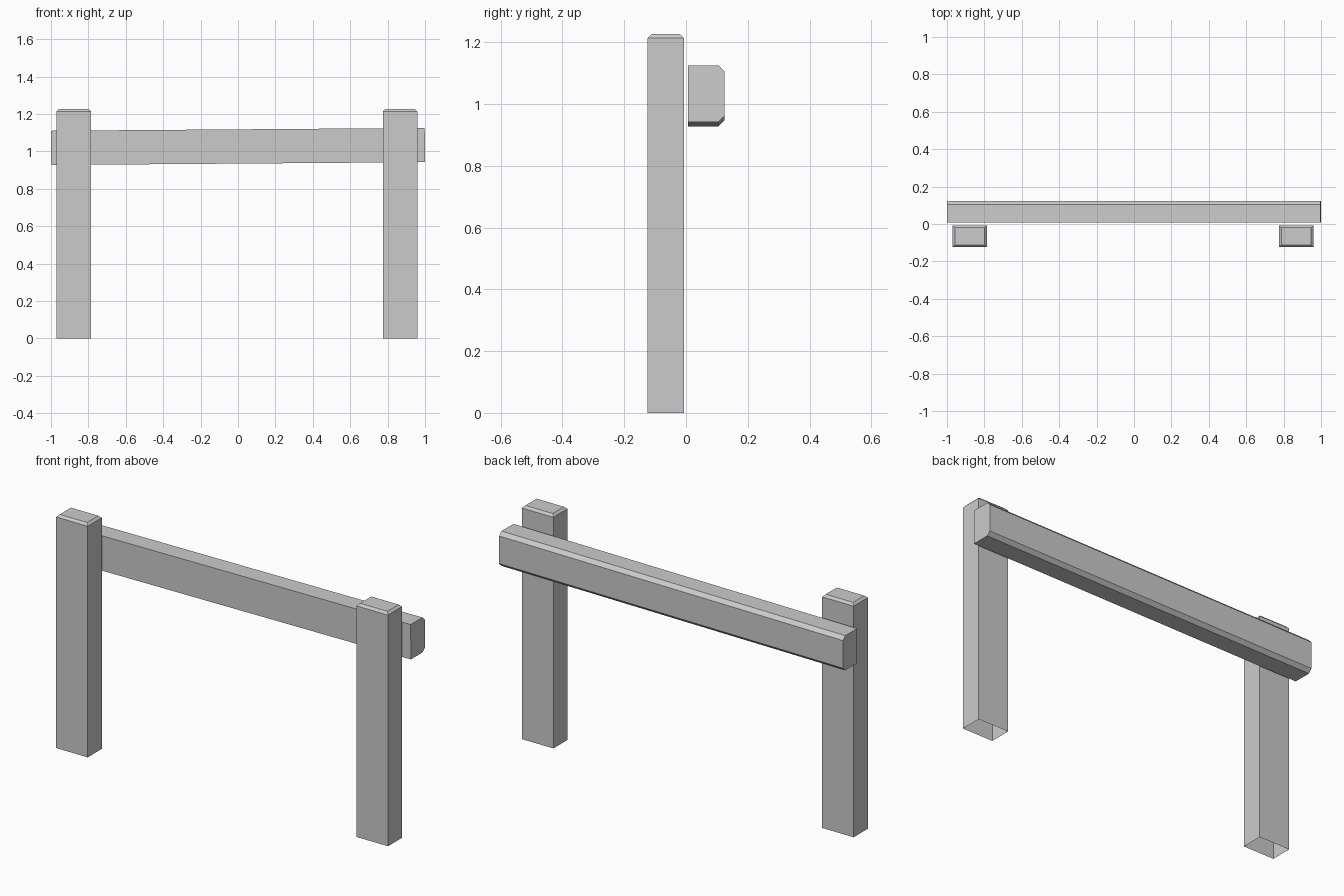
import bpy, bmesh, math
from mathutils import Matrix

if "Cube" in bpy.data.objects:
    bpy.data.objects.remove(bpy.data.objects["Cube"])

POST_W, DEPTH, POST_H = 0.183, 0.117, 1.226
GAP = 0.007  # clearance of each part from y = 0


def box(bm, size, center):
    m = Matrix.Translation(center) @ Matrix.Diagonal((*size, 1))
    bmesh.ops.create_cube(bm, size=1, matrix=m)


def chamfer(bm, edges, width):
    bmesh.ops.bevel(bm, geom=edges, offset=width, segments=1, affect='EDGES')


def finish(bm, name):
    mesh = bpy.data.meshes.new(name)
    bm.to_mesh(mesh)
    bm.free()
    ob = bpy.data.objects.new(name, mesh)
    bpy.context.collection.objects.link(ob)
    return ob


# Posts: chamfered top, open underneath
for name, x in (("left_post", -0.878), ("right_post", 0.867)):
    bm = bmesh.new()
    box(bm, (POST_W, DEPTH, POST_H), (0, 0, POST_H / 2))
    top = [e for e in bm.edges if all(v.co.z > 1 for v in e.verts)]
    chamfer(bm, top, 0.012)
    bottom = [f for f in bm.faces if f.calc_center_median().z < 0.01]
    bmesh.ops.delete(bm, geom=bottom, context='FACES_ONLY')
    post = finish(bm, name)
    post.location = (x, -GAP - DEPTH / 2, 0)

# Rail: long back edges chamfered, slightly tilted
bm = bmesh.new()
box(bm, (1.998, DEPTH, 0.183), (0, 0, 0))
back = [e for e in bm.edges
        if all(v.co.y > 0 for v in e.verts)
        and abs(e.verts[0].co.x - e.verts[1].co.x) > 1]
chamfer(bm, back, 0.019)
rail = finish(bm, "cross_rail")
rail.location = (0, GAP + DEPTH / 2, 1.026)
rail.rotation_euler.y = -math.atan(0.015 / 2)
